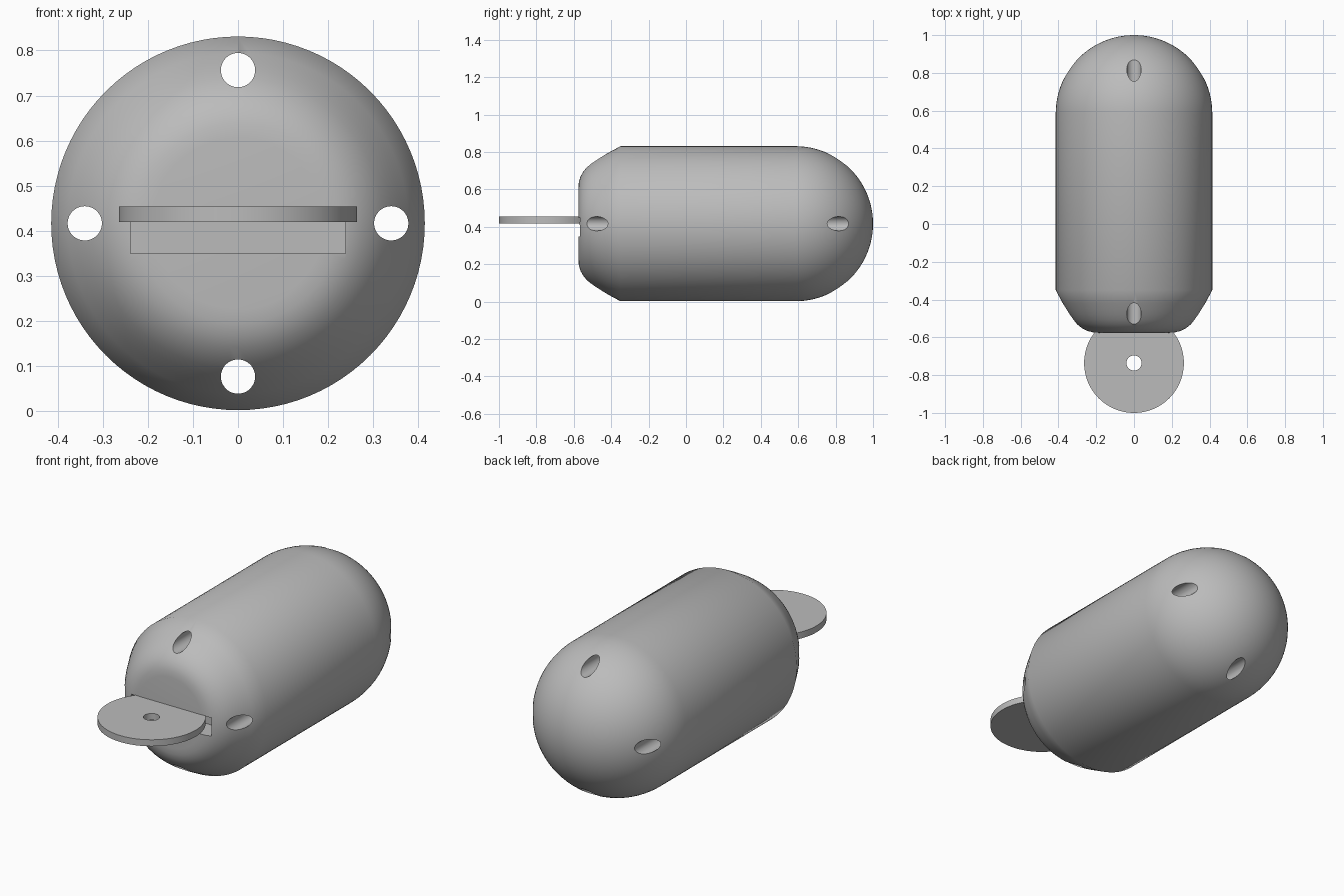
import bpy, bmesh, math
from mathutils import Matrix, Vector

if "Cube" in bpy.data.objects:
    bpy.data.objects.remove(bpy.data.objects["Cube"])

CZ, R = 0.4165, 0.4145      # axis height and radius of the capsule
SEG = 96

grey = bpy.data.materials.new("plain_grey")
grey.diffuse_color = (0.5, 0.5, 0.5, 1)
grey.use_nodes = True
grey.node_tree.nodes["Principled BSDF"].inputs["Base Color"].default_value = grey.diffuse_color


def make_object(name, bm):
    bmesh.ops.recalc_face_normals(bm, faces=bm.faces)
    mesh = bpy.data.meshes.new(name)
    bm.to_mesh(mesh)
    bm.free()
    mesh.materials.append(grey)
    obj = bpy.data.objects.new(name, mesh)
    bpy.context.collection.objects.link(obj)
    return obj


def cylinder(name, centre, radius, depth, along_y=False, seg=48):
    bm = bmesh.new()
    m = Matrix.Translation(centre)
    if along_y:
        m = m @ Matrix.Rotation(math.pi / 2, 4, 'X')
    bmesh.ops.create_cone(bm, cap_ends=True, segments=seg, radius1=radius,
                          radius2=radius, depth=depth, matrix=m)
    return make_object(name, bm)


def box(name, lo, hi):
    bm = bmesh.new()
    lo, hi = Vector(lo), Vector(hi)
    m = Matrix.Translation((lo + hi) / 2) @ Matrix.Diagonal((*(hi - lo), 1))
    bmesh.ops.create_cube(bm, size=1, matrix=m)
    return make_object(name, bm)


def cut(obj, cutters):
    """Subtract every cutter, bake the result and remove the cutters."""
    for c in cutters:
        c.hide_render = True
        mod = obj.modifiers.new("cut", 'BOOLEAN')
        mod.operation, mod.solver, mod.object = 'DIFFERENCE', 'EXACT', c
    dg = bpy.context.evaluated_depsgraph_get()
    mesh = bpy.data.meshes.new_from_object(obj.evaluated_get(dg))
    obj.modifiers.clear()
    obj.data = mesh
    for c in cutters:
        bpy.data.objects.remove(c)


def smooth(obj, angle):
    obj.data.shade_smooth()
    obj.data.set_sharp_from_angle(angle=math.radians(angle))


# Capsule profile (radius, y): blunt nose, straight wall, hemispherical tail
profile = [(0.19, -0.576), (0.222, -0.573), (0.25, -0.565), (0.276, -0.551),
           (0.302, -0.530), (0.323, -0.506), (0.342, -0.479),
           (0.36, -0.45), (0.378, -0.418), (R, -0.35)]
for i in range(24):
    a = math.pi / 2 * i / 24
    profile.append((R * math.cos(a), 1 - R + R * math.sin(a)))

bm = bmesh.new()
rings = []
for r, y in profile:
    rings.append([bm.verts.new((r * math.cos(t), y, CZ + r * math.sin(t)))
                  for t in (2 * math.pi * k / SEG for k in range(SEG))])
for a, b in zip(rings, rings[1:]):
    for k in range(SEG):
        n = (k + 1) % SEG
        bm.faces.new((a[k], a[n], b[n], b[k]))
bm.faces.new(rings[0])
tip = bm.verts.new((0, 1, CZ))
for k in range(SEG):
    bm.faces.new((rings[-1][k], rings[-1][(k + 1) % SEG], tip))
body = make_object("capsule_body", bm)

# Four lengthwise through holes and the slot that receives the disc
cutters = [cylinder("hole_cutter", (0.34 * dx, 0.2, CZ + 0.34 * dz), 0.038, 2.4, True)
           for dx, dz in ((1, 0), (-1, 0), (0, 1), (0, -1))]
cutters.append(box("slot_cutter", (-0.239, -0.8, 0.349), (0.239, -0.46, 0.45)))
cut(body, cutters)
smooth(body, 30)

# Thin disc with a centre hole, sticking out of the slot
disc = cylinder("slot_disc", (0, -0.736, 0.4365), 0.264, 0.035, seg=SEG)
cut(disc, [cylinder("disc_hole_cutter", (0, -0.736, 0.4365), 0.04, 0.2)])
smooth(disc, 30)
